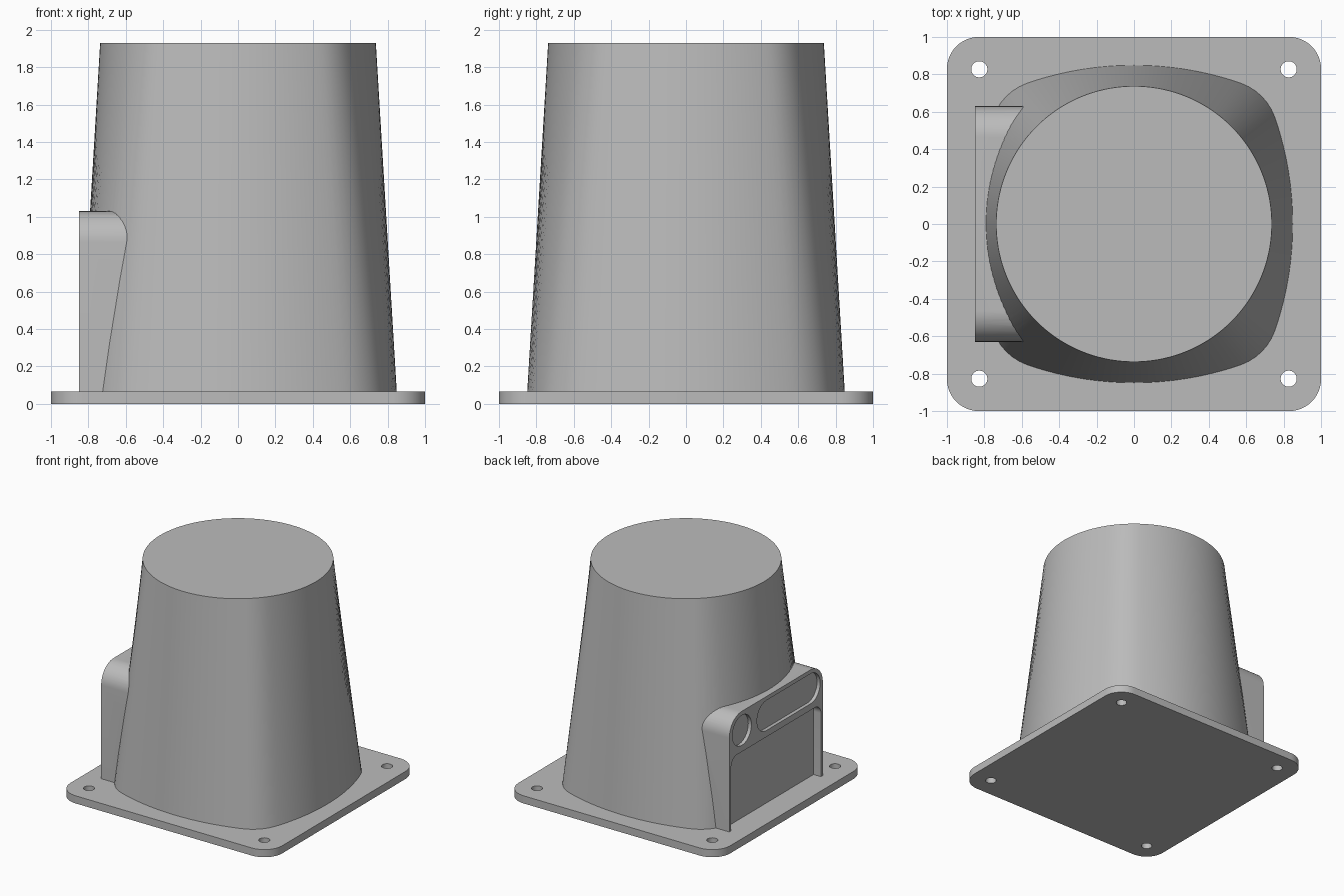
import bpy, bmesh
from math import sin, cos, pi, radians, sqrt, atan2

if "Cube" in bpy.data.objects:
    bpy.data.objects.remove(bpy.data.objects["Cube"], do_unlink=True)

grey = bpy.data.materials.new("light grey")
grey.use_nodes = True
grey.diffuse_color = (0.5, 0.5, 0.5, 1)
grey.node_tree.nodes["Principled BSDF"].inputs["Base Color"].default_value = (0.5, 0.5, 0.5, 1)

PLATE_TOP = 0.065
TOP = 1.93
FACE = -0.85   # outer plane of the side box


def rounded_rect(u0, u1, v0, v1, r, r_low=None, seg=12):
    """Outline with upper corner radius r and lower corner radius r_low."""
    low = r if r_low is None else r_low
    corners = [(u1, v1, -1, -1, r, 0), (u0, v1, 1, -1, r, 90),
               (u0, v0, 1, 1, low, 180), (u1, v0, -1, 1, low, 270)]
    pts = []
    for u, v, su, sv, rad, start in corners:
        if rad == 0:
            pts.append((u, v))
            continue
        for i in range(seg + 1):
            a = radians(start + 90 * i / seg)
            pts.append((u + su * rad + rad * cos(a), v + sv * rad + rad * sin(a)))
    return pts


def loft(name, lower, upper):
    """Closed solid between two rings of 3D points."""
    bm = bmesh.new()
    a = [bm.verts.new(p) for p in lower]
    b = [bm.verts.new(p) for p in upper]
    n = len(a)
    bm.faces.new(a[::-1])
    bm.faces.new(b)
    for i in range(n):
        j = (i + 1) % n
        bm.faces.new((a[i], a[j], b[j], b[i]))
    bmesh.ops.recalc_face_normals(bm, faces=bm.faces)
    mesh = bpy.data.meshes.new(name)
    bm.to_mesh(mesh)
    bm.free()
    mesh.materials.append(grey)
    obj = bpy.data.objects.new(name, mesh)
    bpy.context.collection.objects.link(obj)
    return obj


def prism_z(name, pts, z0, z1):
    return loft(name, [(x, y, z0) for x, y in pts], [(x, y, z1) for x, y in pts])


def prism_x(name, pts, x0, x1):
    return loft(name, [(x0, y, z) for y, z in pts], [(x1, y, z) for y, z in pts])


def combine(obj, tool, operation):
    """Apply a boolean and discard the tool."""
    tool.hide_render = True
    bpy.context.view_layer.objects.active = obj
    mod = obj.modifiers.new(operation.lower(), "BOOLEAN")
    mod.operation, mod.solver, mod.object = operation, "EXACT", tool
    bpy.ops.object.modifier_apply(modifier=mod.name)
    bpy.data.objects.remove(tool, do_unlink=True)


def smooth(obj, angle=25):
    bpy.ops.object.select_all(action="DESELECT")
    obj.select_set(True)
    bpy.context.view_layer.objects.active = obj
    bpy.ops.object.shade_smooth_by_angle(angle=radians(angle))


# Base plate with four screw holes
plate = prism_z("base_plate", rounded_rect(-1, 1, -1, 1, 0.17), 0, PLATE_TOP)
for sx in (-1, 1):
    for sy in (-1, 1):
        h = 0.827
        hole = prism_z("hole_cutter", rounded_rect(sx * h - 0.043, sx * h + 0.043,
                       sy * h - 0.043, sy * h + 0.043, 0.0429, seg=8), -0.1, 0.2)
        combine(plate, hole, "DIFFERENCE")
smooth(plate)


# Body: bulged rounded square blending up into a circle
def bulged_radius(angle):
    """Distance to an outline of four shallow arcs joined by corner fillets."""
    a = abs((angle + pi / 4) % (pi / 2) - pi / 4)
    big, off = 1.77, 0.92
    fillet, c = 0.296, 0.475
    if a < atan2(0.57, 0.755):
        return -off * cos(a) + sqrt(big ** 2 - (off * sin(a)) ** 2)
    along = c * (cos(a) + sin(a))
    return along + sqrt(fillet ** 2 - 2 * c * c + along ** 2)


N = 144
angles = [2 * pi * i / N for i in range(N)]
foot = [(bulged_radius(a) * cos(a), bulged_radius(a) * sin(a), PLATE_TOP - 0.02) for a in angles]
rim = [(0.737 * cos(a), 0.737 * sin(a), TOP) for a in angles]
body = loft("tapered_body", foot, rim)

# Side box with rounded shoulders, merged into the body
box = prism_x("side_box", rounded_rect(-0.63, 0.63, PLATE_TOP - 0.02, 1.03, 0.165, 0), FACE, -0.35)
combine(body, box, "UNION")

# Recesses in the box face: large panel, round port, long slot
panel = rounded_rect(-0.605, 0.605, -0.1, 0.685, 0.08, 0)
port = rounded_rect(0.332, 0.588, 0.74, 0.996, 0.1279)
slot = rounded_rect(-0.594, 0.257, 0.74, 0.996, 0.1279)
for pts, depth in ((panel, 0.07), (port, 0.03), (slot, 0.03)):
    combine(body, prism_x("recess_cutter", pts, FACE - 0.1, FACE + depth), "DIFFERENCE")
smooth(body)
